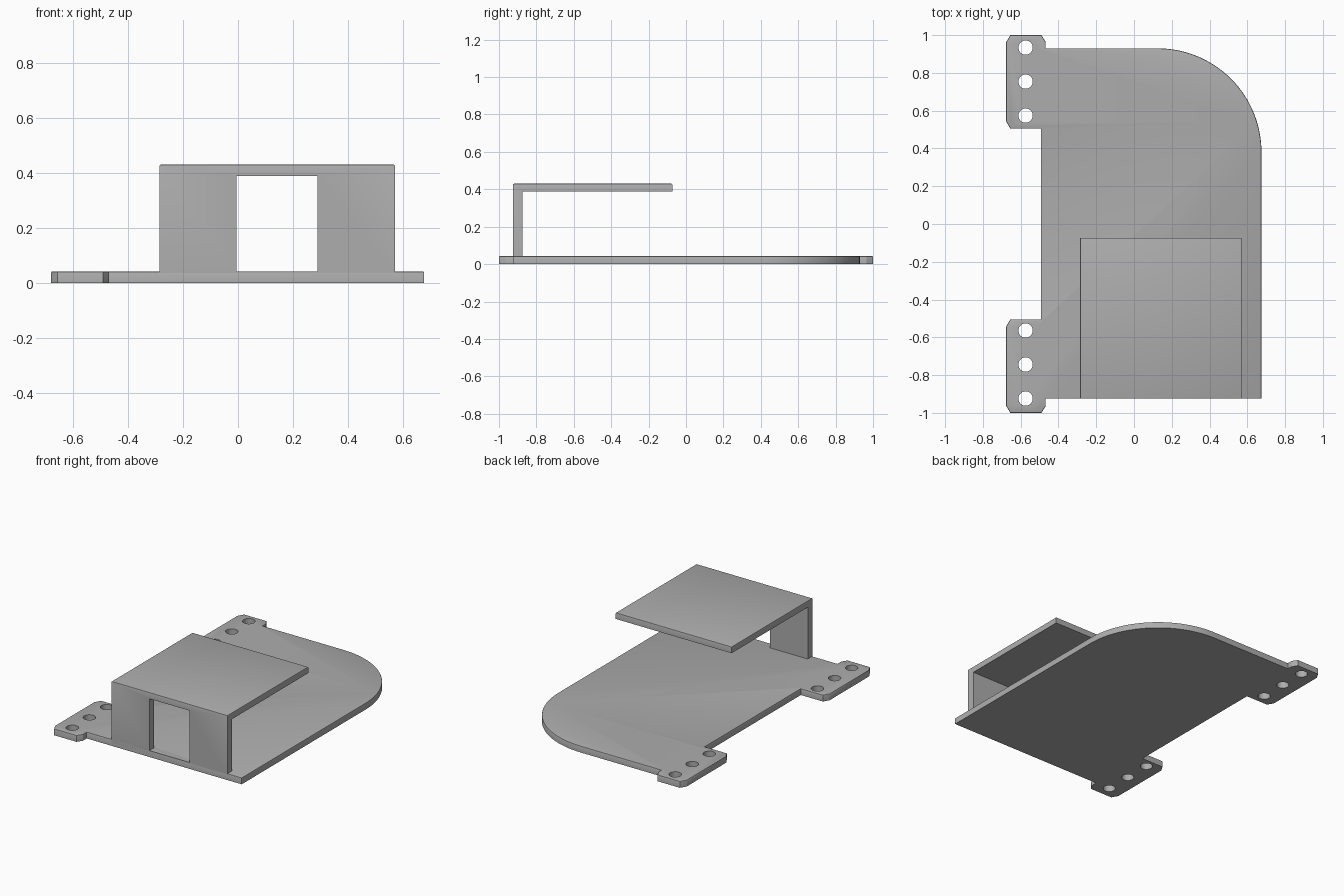
import bpy, bmesh
from math import cos, sin, pi
from mathutils import Vector, Matrix

cube = bpy.data.objects.get("Cube")
if cube:
    bpy.data.objects.remove(cube, do_unlink=True)

grey = bpy.data.materials.new("plain grey")
grey.use_nodes = True
colour = (0.42, 0.42, 0.42, 1)
grey.diffuse_color = colour
grey.node_tree.nodes["Principled BSDF"].inputs["Base Color"].default_value = colour

THICK = 0.043
RIM = 0.006


def prism(name, outline, offset, bevel_test):
    """Extrude a flat outline and soften the edges picked by bevel_test."""
    bm = bmesh.new()
    face = bm.faces.new([bm.verts.new(p) for p in outline])
    ext = bmesh.ops.extrude_face_region(bm, geom=[face])
    moved = [v for v in ext["geom"] if isinstance(v, bmesh.types.BMVert)]
    bmesh.ops.translate(bm, verts=moved, vec=offset)
    bmesh.ops.recalc_face_normals(bm, faces=bm.faces)
    edges = [e for e in bm.edges if bevel_test(*(v.co for v in e.verts))]
    bmesh.ops.bevel(bm, geom=edges, offset=RIM, segments=2, profile=0.5, affect='EDGES')
    return finish(name, bm)


def finish(name, bm):
    mesh = bpy.data.meshes.new(name)
    bm.to_mesh(mesh)
    bm.free()
    mesh.materials.append(grey)
    obj = bpy.data.objects.new(name, mesh)
    bpy.context.collection.objects.link(obj)
    return obj


def cut(obj, bm):
    """Subtract the cutter mesh from an object, then discard the cutter."""
    cutter = finish("cutter", bm)
    cutter.hide_render = True
    mod = obj.modifiers.new("cut", 'BOOLEAN')
    mod.operation, mod.solver, mod.object = 'DIFFERENCE', 'EXACT', cutter
    bpy.context.view_layer.objects.active = obj
    bpy.ops.object.modifier_apply(modifier=mod.name)
    bpy.data.objects.remove(cutter, do_unlink=True)


# Base plate with a rounded back corner and two chamfered mounting tabs
LEFT, RIGHT, BACK, FRONT = -0.493, 0.675, 0.93, -0.925
RADIUS = 0.55
tab = [(-0.468, 0.93), (-0.468, 0.965), (-0.49, 1.0), (-0.655, 1.0), (-0.678, 0.96),
       (-0.678, 0.545), (-0.655, 0.505), (LEFT, 0.505)]
arc = [(RIGHT - RADIUS + RADIUS * cos(i * pi / 64), BACK - RADIUS + RADIUS * sin(i * pi / 64))
       for i in range(33)]
front_tab = [(x, -y if y != BACK else FRONT) for x, y in reversed(tab)]
outline = [(RIGHT, FRONT)] + arc + tab + front_tab
base = prism("base_plate", [(x, y, 0) for x, y in outline], Vector((0, 0, THICK)),
             lambda a, b: min(a.z, b.z) > THICK - 0.001)

# Screw holes through the tabs
holes = bmesh.new()
for y in (0.934, 0.754, 0.574, -0.564, -0.744, -0.924):
    bmesh.ops.create_cone(holes, cap_ends=True, segments=32, radius1=0.038, radius2=0.038,
                          depth=0.3, matrix=Matrix.Translation((-0.574, y, 0)))
cut(base, holes)

# Raised bracket: front wall and overhanging roof in one bent profile
X0, X1, TOP, UNDER = -0.285, 0.57, 0.43, 0.388
profile = [(FRONT, 0.02), (FRONT, TOP), (-0.073, TOP), (-0.073, UNDER), (-0.875, UNDER), (-0.875, 0.02)]
bracket = prism("roof_bracket", [(X0, y, z) for y, z in profile], Vector((X1 - X0, 0, 0)),
                lambda a, b: min(a.z, b.z) > TOP - 0.001)

# Window opening in the front wall
window = bmesh.new()
size = Matrix.Diagonal((0.294, 0.3, UNDER - THICK, 1))
bmesh.ops.create_cube(window, size=1,
                      matrix=Matrix.Translation((0.142, -0.9, (UNDER + THICK) / 2)) @ size)
cut(bracket, window)

# Smooth the curves, keep the corners crisp
for obj in (base, bracket):
    bpy.ops.object.select_all(action='DESELECT')
    obj.select_set(True)
    bpy.context.view_layer.objects.active = obj
    bpy.ops.object.shade_smooth_by_angle(angle=0.5)
